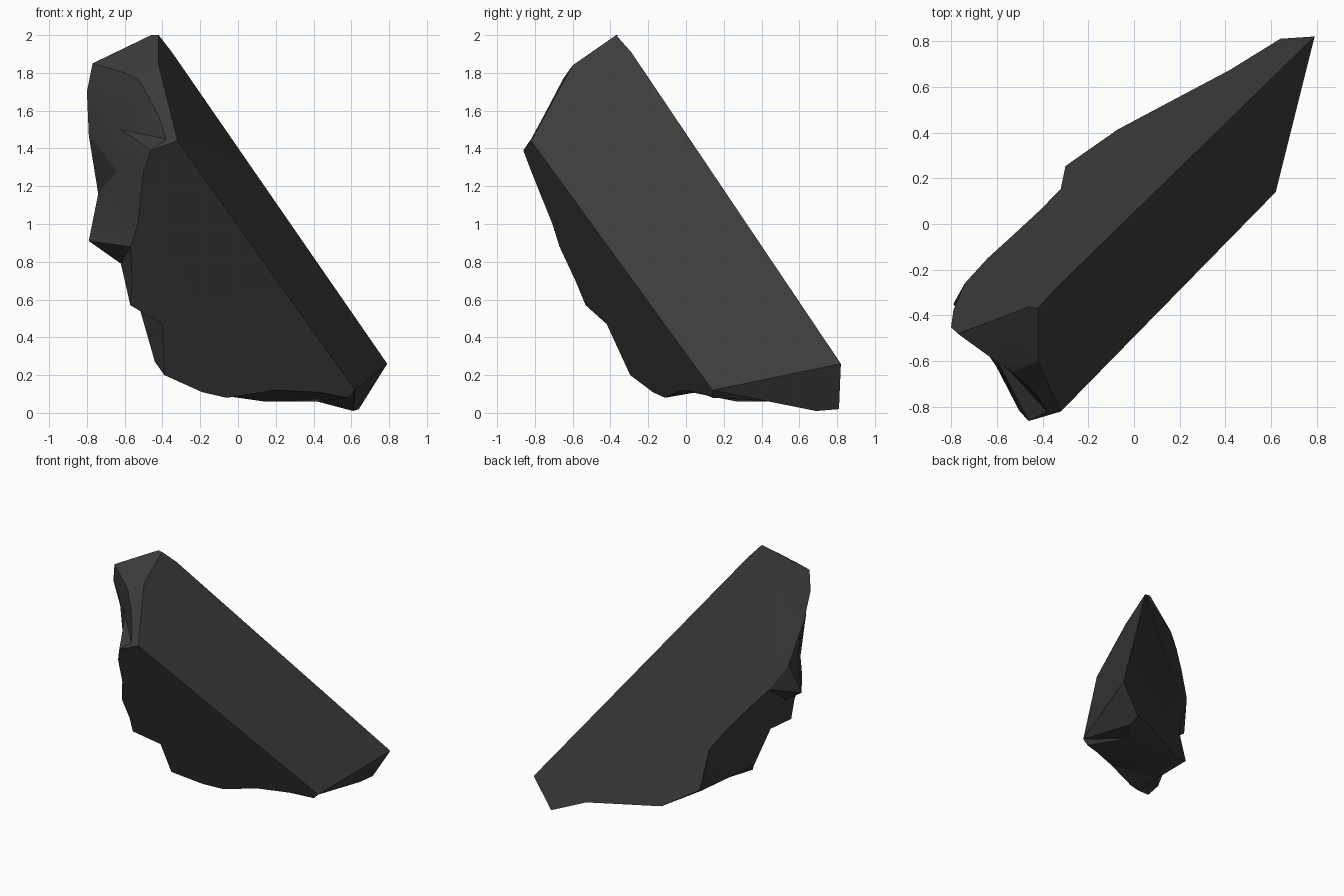
import bpy
import bmesh
import math
from mathutils import Vector

default_cube = bpy.data.objects.get("Cube")
if default_cube:
    bpy.data.objects.remove(default_cube, do_unlink=True)

mesh_builder = bmesh.new()


def corner(x, y, z):
    return mesh_builder.verts.new((x, y, z))


def plane_through(first, second, third):
    normal = (second.co - first.co).cross(third.co - first.co).normalized()
    return first.co.copy(), normal


def rim_on_plane(plane, points):
    """Chipped rim corners given in front elevation, laid onto a cleaved plane."""
    origin, normal = plane
    rim = []
    for x, z in points:
        depth = normal.x * (x - origin.x) + normal.z * (z - origin.z)
        rim.append(corner(x, origin.y - depth / normal.y, z))
    return rim


def facet(*corners):
    return mesh_builder.faces.new(corners)


def bridge_chains(first, second):
    """Triangle strip between two chains, always taking the shorter diagonal."""
    i = j = 0
    while i < len(first) - 1 or j < len(second) - 1:
        step_first = step_second = math.inf
        if i < len(first) - 1:
            step_first = (first[i + 1].co - second[j].co).length
        if j < len(second) - 1:
            step_second = (second[j + 1].co - first[i].co).length
        if step_first <= step_second:
            triangle = (first[i], first[i + 1], second[j])
            i += 1
        else:
            triangle = (first[i], second[j + 1], second[j])
            j += 1
        if len(set(triangle)) == len(triangle):
            facet(*triangle)


# Main corners of the cleaved shard
peak = corner(-.42, -.37, 2)
peak_back = corner(-.46, -.36, 2)
top_left = corner(-.77, -.48, 1.85)
fold = corner(-.42, -.60, 1.84)
fold_left = corner(-.53, -.65, 1.77)
ridge_top = corner(-.35, -.29, 1.91)
ridge_end = corner(.79, .82, .26)
brow_top = corner(-.32, -.82, 1.44)
brow_end = corner(.62, .14, .12)
brow_left = corner(-.50, -.82, 1.28)
tail = corner(.64, .81, .02)

# Rims where the flat planes break into the worn side
top_rim = rim_on_plane(plane_through(peak, fold, top_left), [(-.60, 1.80)])
fold_rim = rim_on_plane(
    plane_through(fold, brow_top, fold_left),
    [(-.47, 1.67), (-.42, 1.57), (-.38, 1.45), (-.46, 1.39)],
)
front_rim = rim_on_plane(
    plane_through(brow_top, brow_end, brow_left),
    [(-.53, 1), (-.57, .88), (-.56, .70), (-.57, .57), (-.40, .47), (-.39, .20),
     (-.19, .11), (-.06, .08), (.20, .12), (.42, .11), (.58, .08)],
)
back_rim = rim_on_plane(
    plane_through(peak_back, ridge_end, top_left),
    [(-.80, 1.70), (-.79, 1.47), (-.74, 1.16), (-.64, .97), (-.53, .83),
     (-.41, .67), (-.32, .52), (-.30, .22), (-.07, .09), (.42, .09)],
)

# Worn spine running down the broken side and along the underside
spine = [top_left] + [
    corner(*point) for point in (
        (-.69, -.53, 1.70), (-.62, -.56, 1.50), (-.64, -.55, 1.28),
        (-.69, -.45, 1.08), (-.79, -.35, .91), (-.62, -.40, .79),
        (-.52, -.34, .55), (-.44, -.24, .27), (-.18, .06, .11),
        (.14, .27, .06), (.42, .46, .06), (.61, .69, .01),
    )
]

# Broad cleaved facets
facet(peak, fold, brow_top, brow_end, ridge_end, ridge_top)
facet(top_left, *top_rim, fold_left, fold, peak, peak_back)
facet(fold, fold_left, *fold_rim, brow_left, brow_top)
facet(brow_top, brow_left, *front_rim, brow_end)
facet(top_left, peak_back, peak, ridge_top, ridge_end, tail, *reversed(back_rim))
facet(ridge_end, brow_end, spine[-1], tail)

# Worn side and underside
front_chain = [top_left, *top_rim, fold_left, *fold_rim, brow_left, *front_rim, brow_end]
bridge_chains(front_chain, spine)
bridge_chains(spine, [top_left, *back_rim, tail])

bmesh.ops.triangulate(mesh_builder, faces=[f for f in mesh_builder.faces if len(f.verts) > 4])
bmesh.ops.recalc_face_normals(mesh_builder, faces=mesh_builder.faces)

# Dark stone material and object
stone = bpy.data.materials.new("dark_grey_stone")
stone.use_nodes = True
colour = (.045, .045, .045, 1)
stone.diffuse_color = colour
stone.node_tree.nodes["Principled BSDF"].inputs["Base Color"].default_value = colour

mesh = bpy.data.meshes.new("rock_shard")
mesh_builder.to_mesh(mesh)
mesh_builder.free()
mesh.materials.append(stone)
shard = bpy.data.objects.new("rock_shard", mesh)
bpy.context.collection.objects.link(shard)

# Smooth the worn side while the cleaved edges stay crisp
bpy.ops.object.select_all(action="DESELECT")
shard.select_set(True)
bpy.context.view_layer.objects.active = shard
bpy.ops.object.shade_smooth_by_angle(angle=math.radians(20))
